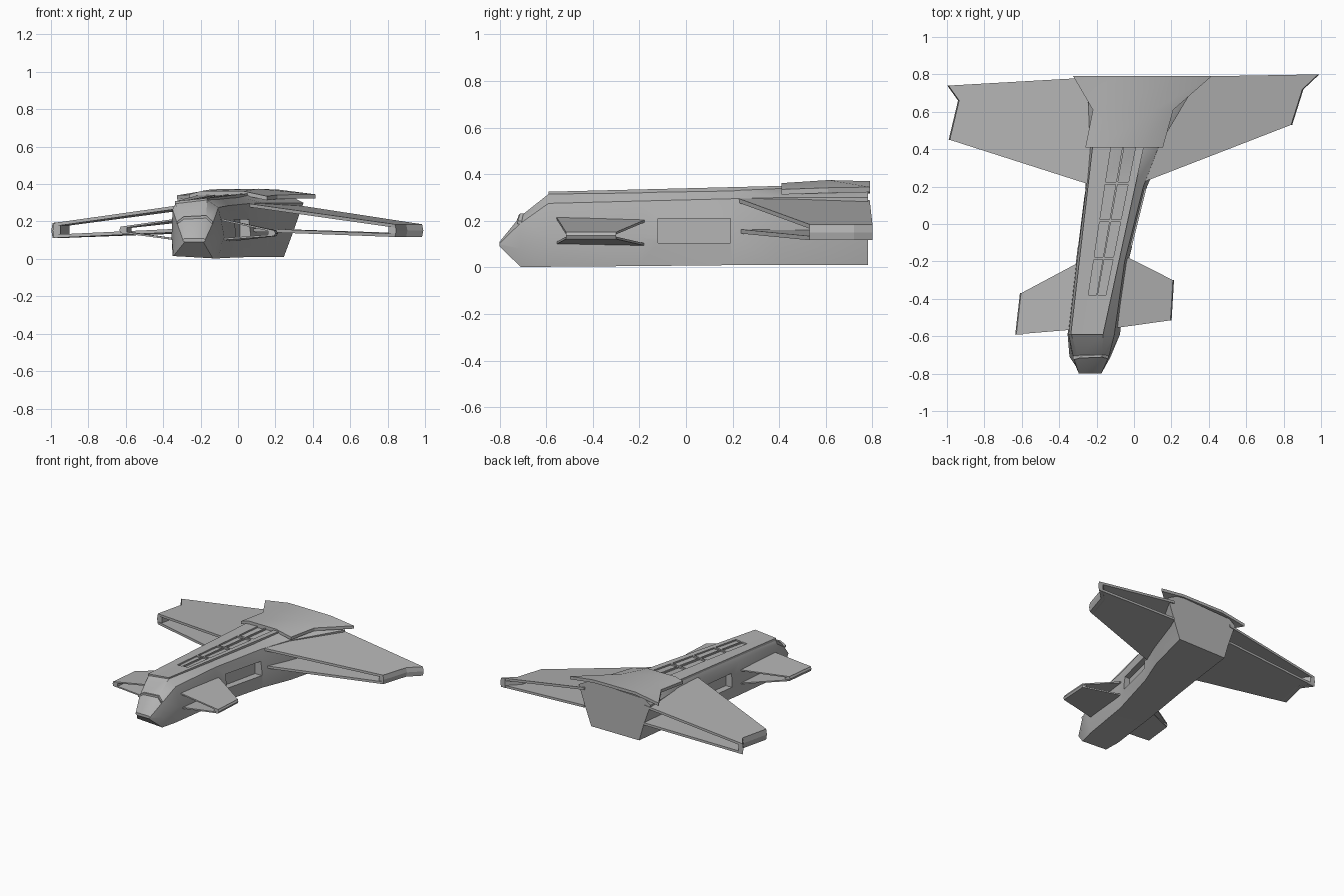
import bpy, bmesh, math

if "Cube" in bpy.data.objects:
    bpy.data.objects.remove(bpy.data.objects["Cube"])

grey = bpy.data.materials.new("hull grey")
grey.diffuse_color = (0.45, 0.45, 0.45, 1)
grey.use_nodes = True
grey.node_tree.nodes["Principled BSDF"].inputs["Base Color"].default_value = grey.diffuse_color


def loft(name, rings, smooth=False):
    """Closed skin through rings of (x, y, z) points with capped ends."""
    bm = bmesh.new()
    vs = [[bm.verts.new(p) for p in r] for r in rings]
    n = len(rings[0])
    for a, b in zip(vs, vs[1:]):
        for i in range(n):
            j = (i + 1) % n
            bm.faces.new((a[i], a[j], b[j], b[i]))
    bm.faces.new(vs[0])
    bm.faces.new(vs[-1])
    bmesh.ops.recalc_face_normals(bm, faces=bm.faces)
    me = bpy.data.meshes.new(name)
    bm.to_mesh(me)
    bm.free()
    me.materials.append(grey)
    ob = bpy.data.objects.new(name, me)
    bpy.context.collection.objects.link(ob)
    if smooth:
        bpy.context.view_layer.objects.active = ob
        ob.select_set(True)
        bpy.ops.object.shade_smooth_by_angle(angle=math.radians(32))
        ob.select_set(False)
    return ob


def slab(name, top, t):
    """Plate whose upper outline is given, t thick downwards."""
    return loft(name, [top, [(x, y, z - t) for x, y, z in top]])


def lerp(a, b, t):
    return a + (b - a) * t


# Fuselage: y, then bottom-left round to bottom-right as (x, z)
stations = [
    (-0.80, [(-.285, .09), (-.295, .097), (-.295, .103), (-.285, .11),
             (-.185, .11), (-.175, .103), (-.175, .097), (-.185, .09)]),
    (-0.71, [(-.345, .015), (-.332, .08), (-.325, .19), (-.30, .215),
             (-.17, .22), (-.135, .19), (-.125, .08), (-.135, .003)]),
    (-0.59, [(-.35, .016), (-.355, .12), (-.35, .265), (-.335, .295),
             (-.165, .315), (-.105, .275), (-.075, .13), (-.105, .003)]),
    (-0.20, [(-.30, .014), (-.31, .12), (-.305, .275), (-.29, .31),
             (-.085, .325), (-.05, .285), (-.03, .13), (-.045, .006)]),
    (0.20, [(-.235, .012), (-.26, .12), (-.255, .285), (-.245, .32),
            (0.0, .333), (.05, .295), (.07, .13), (.065, .01)]),
    (0.41, [(-.205, .012), (-.235, .13), (-.235, .29), (-.22, .327),
            (.05, .34), (.13, .30), (.16, .13), (.15, .01)]),
    (0.78, [(-.155, .01), (-.19, .13), (-.25, .30), (-.20, .335),
            (.25, .35), (.35, .30), (.29, .13), (.245, .01)]),
]
hull = loft("fuselage", [[(x, y, z) for x, z in pts] for y, pts in stations], True)

# Rectangular recesses in both flanks
for name, xs in (("right_recess", ((-.06, .3), (.01, .3))),
                 ("left_recess", ((-.6, -.25), (-.6, -.20)))):
    (a, b), (c, d) = xs
    cut = slab(name, [(a, -.12, .21), (b, -.12, .21), (d, .19, .21), (c, .19, .21)], .105)
    mod = hull.modifiers.new(name, 'BOOLEAN')
    mod.object = cut
    mod.solver = 'EXACT'
    bpy.context.view_layer.objects.active = hull
    bpy.ops.object.modifier_apply(modifier=name)
    bpy.data.objects.remove(cut)


# Dorsal deck: two rails and crossbars around sunken panels
def deck(u, y):
    """Point on the deck; u runs 0..1 from left edge to right edge."""
    t = (y + .59) / 1.0
    left, right = lerp(-.338, -.222, t), lerp(-.165, .052, t)
    return (lerp(left, right, u), y, lerp(lerp(.308, .338, t), lerp(.325, .35, t), u))


def deck_plate(name, u0, u1, y0, y1):
    slab(name, [deck(u0, y0), deck(u1, y0), deck(u1, y1), deck(u0, y1)], .022)


deck_plate("deck_left_rail", 0, .36, -.59, .42)
deck_plate("deck_right_rail", .84, 1, -.59, .42)
deck_plate("deck_front_plate", .36, .84, -.59, -.38)
for i in range(4):
    y = -.19 + i * .2
    deck_plate("deck_crossbar", .36, .84, y, y + .014)
deck_plate("deck_centre_rib", .58, .62, -.38, .42)

# Rear dorsal cowl flaring toward the tail
cowl = [
    (.41, [(-.26, .345), (-.20, .362), (.03, .362), (.155, .335)]),
    (.61, [(-.22, .345), (-.14, .372), (.11, .375), (.21, .342)]),
    (.79, [(-.325, .34), (-.13, .372), (.22, .37), (.415, .345)]),
]
loft("rear_cowl", [[(x, y, z) for x, z in p] + [(x, y, z - .022) for x, z in reversed(p)]
                   for y, p in cowl], True)


# Hollow wings: upper skin, lower skin and a cap joining them at the tip
def wing(side, root_f, root_r, tip, z_up, z_low, z_tip, t):
    for part, zr in (("upper", z_up), ("lower", z_low)):
        zt = z_tip[0] if part == "upper" else z_tip[1] + t
        outline = [(*root_f, zr)] + [(*p, zt) for p in tip] + [(*root_r, zr - .008)]
        slab(f"{side}_{part}_skin", outline, t)
    s = 1 if tip[0][0] > root_f[0] else -1
    rings = []
    mid = (z_tip[0] + z_tip[1]) / 2
    for x, y in tip:
        rings.append([(x - s * .035, y, z_tip[1]), (x, y, z_tip[1] + .004),
                      (x + s * .006, y, mid),
                      (x, y, z_tip[0] - .004), (x - s * .035, y, z_tip[0])])
    loft(f"{side}_tip_cap", rings)


wing("right_wing", (.04, .22), (.30, .788), [(.84, .53), (.90, .72), (.985, .80)],
     .298, .165, (.185, .117), .018)
wing("left_wing", (-.235, .21), (-.20, .785), [(-.985, .45), (-.935, .66), (-.992, .74)],
     .298, .165, (.192, .112), .018)

# Forward canards, built the same way
wing("right_canard", (-.09, -.555), (-.05, -.17), [(.195, -.515), (.208, -.30)],
     .215, .11, (.152, .122), .01)
wing("left_canard", (-.33, -.565), (-.285, -.20), [(-.629, -.59), (-.604, -.37)],
     .215, .11, (.172, .138), .01)

# Brow ridge over the nose
brow = [(-.326, -.715, .20), (-.29, -.705, .226), (-.17, -.70, .232), (-.136, -.71, .20)]
loft("nose_brow", [[(x, y, z), (x, y - .012, z), (x, y - .012, z - .014), (x, y + .02, z - .014)]
                   for x, y, z in brow])
